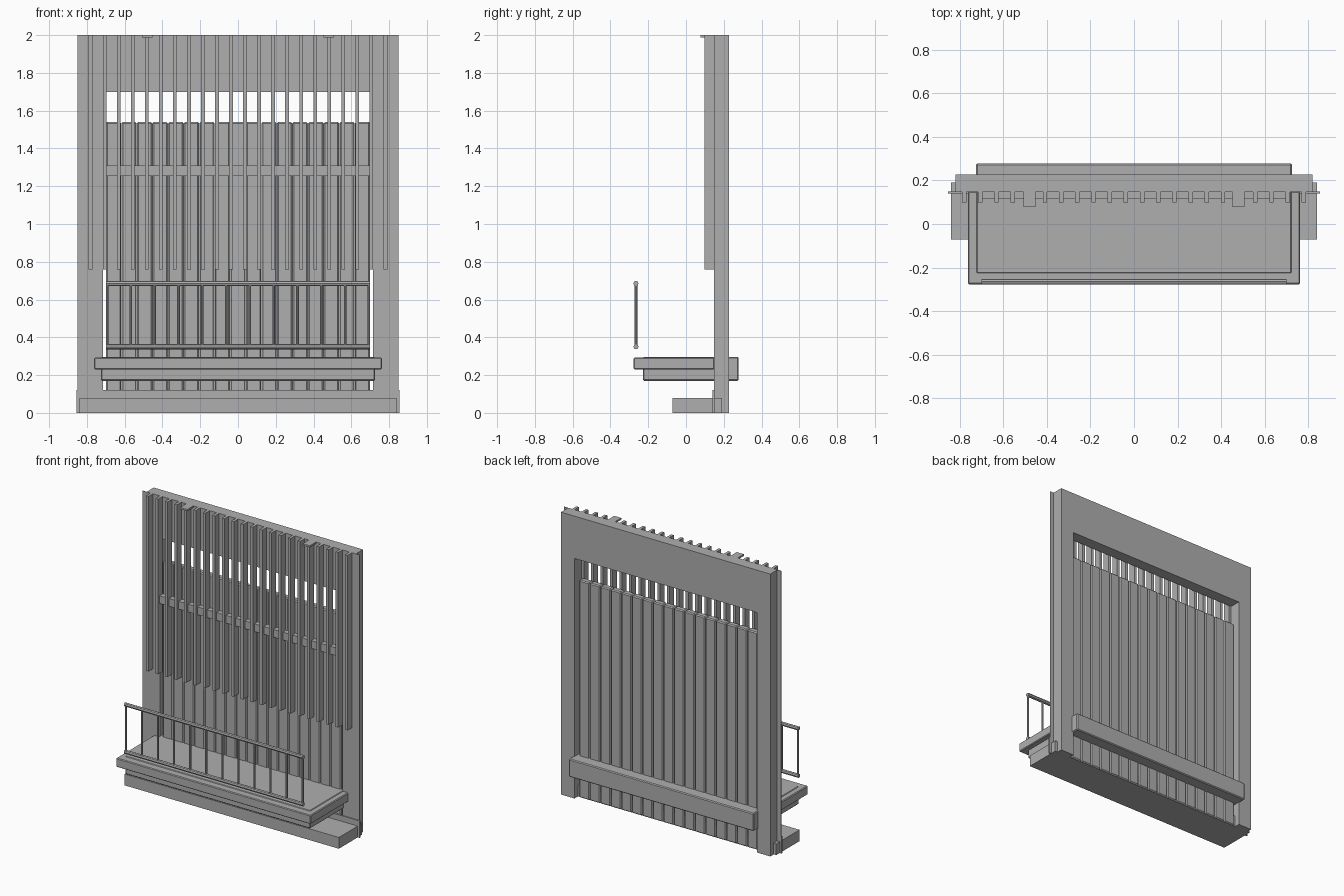
import bpy, bmesh
from mathutils import Matrix, Vector

cube = bpy.data.objects.get("Cube")
if cube:
    bpy.data.objects.remove(cube, do_unlink=True)

GREY = (0.43, 0.43, 0.43, 1.0)
mat = bpy.data.materials.new("plain grey")
mat.use_nodes = True
mat.diffuse_color = GREY
mat.node_tree.nodes["Principled BSDF"].inputs["Base Color"].default_value = GREY


def finish(bm, name, bevel=0):
    mesh = bpy.data.meshes.new(name)
    bm.to_mesh(mesh)
    bm.free()
    mesh.materials.append(mat)
    ob = bpy.data.objects.new(name, mesh)
    bpy.context.collection.objects.link(ob)
    if bevel:
        mod = ob.modifiers.new("chamfer", "BEVEL")
        mod.width = bevel
        mod.segments = 1
    return ob


def add_box(bm, x, y, z):
    """Box from its (low, high) limits on each axis."""
    spans = (x, y, z)
    centre = Vector([(a + b) / 2 for a, b in spans])
    size = Vector([b - a for a, b in spans])
    bmesh.ops.create_cube(bm, size=1, matrix=Matrix.Translation(centre) @ Matrix.Diagonal(size).to_4x4())


def box(name, x, y, z, bevel=0):
    bm = bmesh.new()
    add_box(bm, x, y, z)
    return finish(bm, name, bevel)


def frame(name, half, inner, y, lintel, top):
    """Upright doorway outline, open at the bottom, extruded in depth."""
    outline = [(-half, 0), (-inner, 0), (-inner, lintel), (inner, lintel),
               (inner, 0), (half, 0), (half, top), (-half, top)]
    bm = bmesh.new()
    face = bm.faces.new([bm.verts.new((px, y[0], pz)) for px, pz in outline])
    ext = bmesh.ops.extrude_face_region(bm, geom=[face])
    moved = [v for v in ext["geom"] if isinstance(v, bmesh.types.BMVert)]
    bmesh.ops.translate(bm, verts=moved, vec=(0, y[1] - y[0], 0))
    bmesh.ops.recalc_face_normals(bm, faces=bm.faces)
    return finish(bm, name)


def add_tube(bm, a, b, radius, sides=8):
    a, b = Vector(a), Vector(b)
    turn = (b - a).to_track_quat("Z", "Y").to_matrix().to_4x4()
    bmesh.ops.create_cone(bm, cap_ends=True, segments=sides, radius1=radius, radius2=radius,
                          depth=(b - a).length, matrix=Matrix.Translation((a + b) / 2) @ turn)


# Wall with a tall opening, and its wider thin facing
frame("wall", 0.82, 0.715, (0.15, 0.228), 1.70, 2.0)
frame("wall_facing", 0.85, 0.715, (0.147, 0.15), 1.70, 2.0)

# Chamfered planks filling the opening
bm = bmesh.new()
COUNT = 17
pitch = 1.4 / COUNT
for i in range(COUNT):
    left = -0.7 + i * pitch
    add_box(bm, (left + 0.001, left + pitch - 0.001), (0.152, 0.198), (0, 1.54))
finish(bm, "planks", 0.007)

# Vertical fins hanging on the upper front
bm = bmesh.new()
step = 0.0743
for i in range(22):
    x = (i - 10.5) * step
    add_box(bm, (x - 0.01, x + 0.01), (0.098, 0.148), (0.76, 2.0))
finish(bm, "fins")

# Cross bar behind the fins
box("cross_bar", (-0.70, 0.70), (0.116, 0.16), (1.255, 1.31))

# Small top brackets
for side, x in (("right", -0.48), ("left", 0.48)):
    box(side + "_bracket", (x - 0.028, x + 0.028), (0.078, 0.205), (1.988, 2.0))

# Base board and step
box("base_board", (-0.855, 0.855), (0.14, 0.15), (0, 0.12))
box("step", (-0.84, 0.84), (-0.071, 0.19), (0, 0.08))

# Balcony: beam passing through the wall, and a wider deck slab
box("balcony_beam", (-0.725, 0.725), (-0.228, 0.278), (0.17, 0.297), 0.006)
box("balcony_deck", (-0.762, 0.762), (-0.277, 0.15), (0.23, 0.293), 0.005)

# Railing: two rails and slim balusters
bm = bmesh.new()
for z in (0.35, 0.685):
    add_tube(bm, (-0.70, -0.265, z), (0.70, -0.265, z), 0.0135)
for i in range(12):
    x = -0.693 + i * 1.386 / 11
    add_tube(bm, (x, -0.265, 0.35), (x, -0.265, 0.685), 0.007)
finish(bm, "railing")
